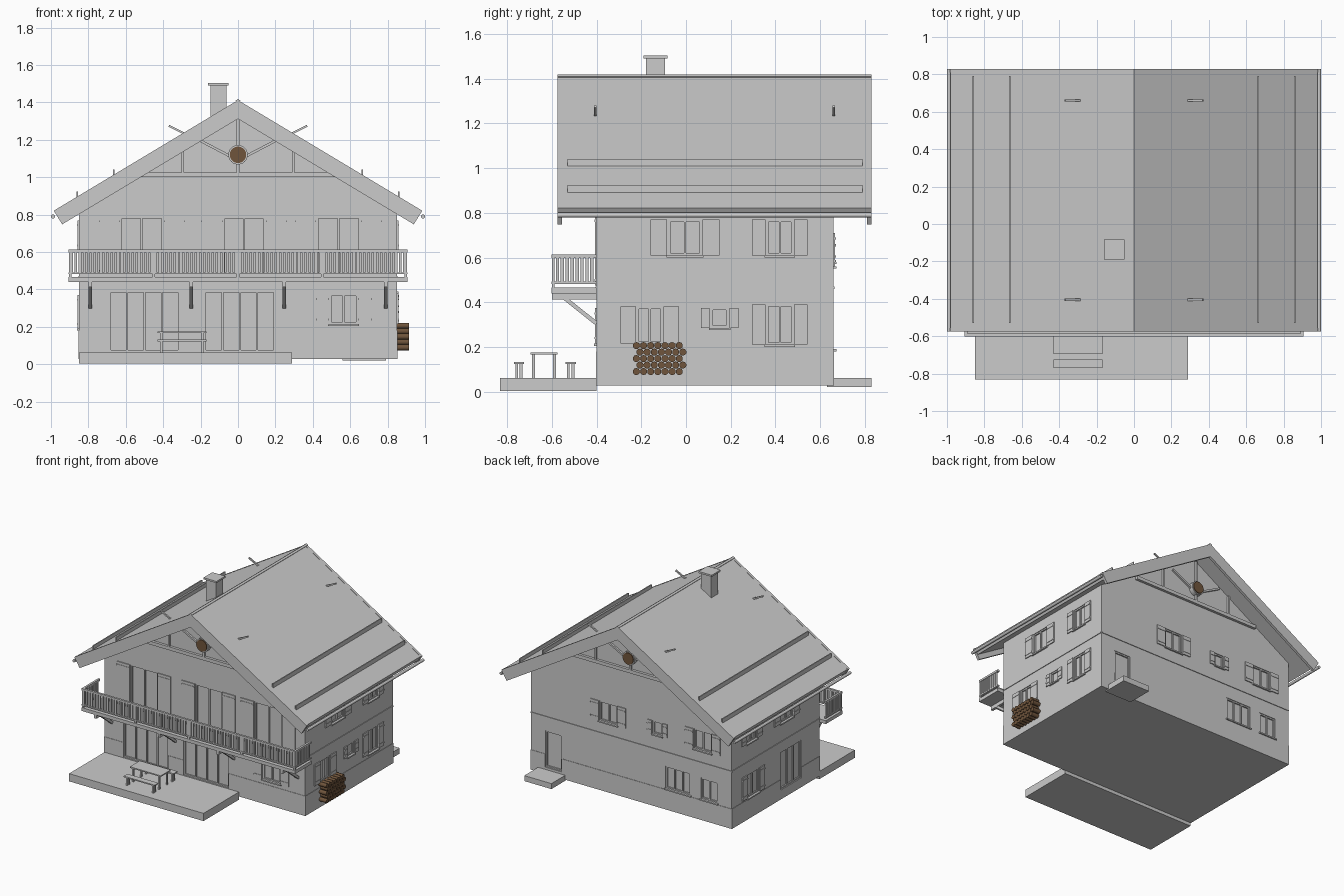
import bpy, bmesh, math
from mathutils import Vector, Matrix

cube = bpy.data.objects.get("Cube")
if cube:
    bpy.data.objects.remove(cube)


def material(name, rgb):
    m = bpy.data.materials.new(name)
    m.use_nodes = True
    m.diffuse_color = (*rgb, 1)
    m.node_tree.nodes["Principled BSDF"].inputs["Base Color"].default_value = (*rgb, 1)
    return m


GREY = material("pale_grey", (0.6, 0.6, 0.6))
BROWN = material("log_brown", (0.16, 0.09, 0.045))


def box(bm, x0, x1, y0, y1, z0, z1):
    size = Matrix.Diagonal((abs(x1 - x0), abs(y1 - y0), abs(z1 - z0), 1))
    mid = Matrix.Translation(((x0 + x1) / 2, (y0 + y1) / 2, (z0 + z1) / 2))
    bmesh.ops.create_cube(bm, size=1, matrix=mid @ size)


def beam(bm, p, q, w):
    p, q = Vector(p), Vector(q)
    d = q - p
    turn = d.to_track_quat('Z', 'Y').to_matrix().to_4x4()
    bmesh.ops.create_cube(bm, size=1, matrix=Matrix.Translation((p + q) / 2) @ turn
                          @ Matrix.Diagonal((w, w, d.length, 1)))


def rod(bm, p, q, r, sides=12):
    p, q = Vector(p), Vector(q)
    d = q - p
    turn = d.to_track_quat('Z', 'Y').to_matrix().to_4x4()
    bmesh.ops.create_cone(bm, cap_ends=True, segments=sides, radius1=r, radius2=r,
                          depth=d.length, matrix=Matrix.Translation((p + q) / 2) @ turn)


def prism(bm, outline, y0, y1):
    face = bm.faces.new([bm.verts.new((x, y0, z)) for x, z in outline])
    out = bmesh.ops.extrude_face_region(bm, geom=[face])
    moved = [v for v in out["geom"] if isinstance(v, bmesh.types.BMVert)]
    bmesh.ops.translate(bm, verts=moved, vec=(0, y1 - y0, 0))
    bmesh.ops.recalc_face_normals(bm, faces=bm.faces)


def finish(bm, name, mat=GREY, smooth=False):
    me = bpy.data.meshes.new(name)
    bm.to_mesh(me)
    bm.free()
    ob = bpy.data.objects.new(name, me)
    bpy.context.collection.objects.link(ob)
    me.materials.append(mat)
    if smooth:
        bpy.ops.object.select_all(action='DESELECT')
        ob.select_set(True)
        bpy.context.view_layer.objects.active = ob
        bpy.ops.object.shade_smooth_by_angle(angle=math.radians(50))
    return ob


# House extents and roof slope
WX, FRONT, BACK = 0.85, -0.4, 0.66
SLOPE = 0.6
RF, RB = -0.575, 0.83


def on_wall(bm, side, u0, u1, z0, z1, d0, d1):
    """Box on a wall: u runs along it, d is the distance outwards."""
    if side == "front":
        box(bm, u0, u1, FRONT - d0, FRONT - d1, z0, z1)
    elif side == "back":
        box(bm, u0, u1, BACK + d0, BACK + d1, z0, z1)
    else:
        s = 1 if side == "left" else -1
        box(bm, s * (WX + d0), s * (WX + d1), u0, u1, z0, z1)


# Openings: wall, start, end, bottom, top, panes, shutter width
openings = [
    ("front", -0.69, -0.31, 0.065, 0.395, 4, 0), ("front", -0.18, 0.2, 0.065, 0.395, 4, 0),
    ("front", 0.49, 0.64, 0.215, 0.375, 2, 0.07),
    ("front", -0.63, -0.4, 0.475, 0.79, 2, 0.11), ("front", -0.08, 0.145, 0.475, 0.79, 2, 0.11),
    ("front", 0.42, 0.655, 0.475, 0.79, 2, 0.11),
    ("back", 0.59, 0.73, 0.08, 0.36, 1, 0), ("back", -0.5, -0.29, 0.19, 0.36, 3, 0),
    ("back", -0.73, -0.59, 0.19, 0.35, 2, 0), ("back", 0.12, 0.27, 0.56, 0.71, 2, 0.07),
    ("back", -0.26, -0.18, 0.58, 0.68, 1, 0.04), ("back", -0.68, -0.53, 0.56, 0.71, 2, 0.07),
    ("left", -0.22, -0.105, 0.215, 0.38, 2, 0.07), ("left", 0.11, 0.19, 0.285, 0.375, 1, 0.04),
    ("left", 0.36, 0.48, 0.21, 0.39, 2, 0.06),
    ("right", 0.33, 0.47, 0.19, 0.37, 2, 0.06), ("right", -0.18, 0.07, 0.1, 0.39, 3, 0),
]
for side in ("left", "right"):
    openings += [(side, -0.08, 0.07, 0.61, 0.77, 2, 0.075),
                 (side, 0.36, 0.48, 0.61, 0.77, 2, 0.06)]

cut, frames, shutters = bmesh.new(), bmesh.new(), bmesh.new()
for side, a, b, z0, z1, panes, sw in openings:
    on_wall(cut, side, a, b, z0, z1, -0.015, 0.05)
    for i in range(panes + 1):
        u = a + 0.005 + (b - a - 0.01) * i / panes
        on_wall(frames, side, u - 0.005, u + 0.005, z0, z1, -0.015, -0.005)
    for z in (z0, z1 - 0.01):
        on_wall(frames, side, a, b, z, z + 0.01, -0.015, -0.005)
    if z1 - z0 < 0.2:
        on_wall(frames, side, a - 0.008, b + 0.008, z0 - 0.01, z0, 0, 0.012)
    if sw:
        for u in (a - sw - 0.004, b + 0.004):
            on_wall(shutters, side, u, u + sw, z0, z1, 0, 0.007)
            for z in (z0 + 0.02, z1 - 0.03):
                on_wall(shutters, side, u, u + sw, z, z + 0.01, 0.007, 0.01)
cutter = finish(cut, "opening_cutter")
cutter.hide_render = True
cutter.hide_viewport = True
finish(frames, "window_frames")
finish(shutters, "shutters")

# Walls and plinth with the openings cut out
bm = bmesh.new()
eave = 1.36 - SLOPE * WX
prism(bm, [(-WX, 0.03), (WX, 0.03), (WX, eave), (0, 1.36), (-WX, eave)], FRONT, BACK)
walls = finish(bm, "house_walls")
bm = bmesh.new()
box(bm, -WX - 0.003, WX + 0.003, FRONT - 0.003, BACK + 0.003, 0.028, 0.18)
plinth = finish(bm, "plinth")
for ob in (walls, plinth):
    mod = ob.modifiers.new("openings", 'BOOLEAN')
    mod.object = cutter
    mod.solver = 'EXACT'

# Band between the storeys
bm = bmesh.new()
for side, a, b in (("front", -WX, WX), ("back", -WX, WX), ("left", FRONT, BACK), ("right", FRONT, BACK)):
    on_wall(bm, side, a, b, 0.46, 0.47, 0, 0.005)
finish(bm, "storey_band")


# Roof slab and deeper verge boards at both gables
def chevron(bm, top, depth, reach, y0, y1):
    low = top - SLOPE * reach
    inner = reach - depth * 0.45
    base = top - depth
    prism(bm, [(-reach, low), (0, top), (reach, low), (inner, base - SLOPE * inner),
               (0, base), (-inner, base - SLOPE * inner)], y0, y1)


bm = bmesh.new()
chevron(bm, 1.41, 0.055, 0.98, RF + 0.01, RB - 0.01)
finish(bm, "roof")
bm = bmesh.new()
chevron(bm, 1.412, 0.1, 0.985, RF, RF + 0.02)
chevron(bm, 1.412, 0.1, 0.985, RB - 0.02, RB)
finish(bm, "verge_boards")
bm = bmesh.new()
chevron(bm, 1.418, 0.02, 0.013, RF, RB)
finish(bm, "ridge_cap")

# Gutters, snow guards and roof hooks
gutters, guards, hooks = bmesh.new(), bmesh.new(), bmesh.new()
for s in (-1, 1):
    rod(gutters, (s * 0.989, RF, 0.79), (s * 0.989, RB, 0.79), 0.011)
    for x in (0.665, 0.86):
        z = 1.41 - SLOPE * x
        box(guards, s * x - 0.004, s * x + 0.004, -0.53, 0.79, z - 0.005, z + 0.03)
    for y in (-0.405, 0.66):
        beam(hooks, (s * 0.285, y, 1.233), (s * 0.37, y, 1.275), 0.011)
finish(gutters, "gutters", smooth=True)
finish(guards, "snow_guards")
finish(hooks, "roof_hooks")

# Chimney
bm = bmesh.new()
box(bm, -0.148, -0.062, -0.178, -0.094, 1.3, 1.49)
box(bm, -0.16, -0.05, -0.19, -0.082, 1.49, 1.503)
finish(bm, "chimney")

# Gable trusses with a round plaque
truss, plaque, rim = bmesh.new(), bmesh.new(), bmesh.new()
for y, out in ((FRONT, -1), (BACK, 1)):
    t = y + out * 0.012
    box(truss, -0.54, 0.54, y, y + out * 0.02, 1.0, 1.026)
    beam(truss, (0, t, 1.02), (0, t, 1.34), 0.016)
    for s in (-1, 1):
        beam(truss, (s * 0.295, t, 1.02), (s * 0.295, t, 1.17), 0.014)
        beam(truss, (0, t, 1.09), (s * 0.21, t, 1.2), 0.014)
    rod(rim, (0, y, 1.12), (0, y + out * 0.035, 1.12), 0.052, 24)
    rod(plaque, (0, y + out * 0.03, 1.12), (0, y + out * 0.042, 1.12), 0.044, 24)
finish(truss, "gable_trusses")
finish(rim, "plaque_rims", smooth=True)
finish(plaque, "plaques", BROWN, True)

# Balcony floor, joists and brackets
bm = bmesh.new()
box(bm, -0.905, 0.905, -0.602, FRONT, 0.44, 0.466)
for x in (-0.79, -0.25, 0.247, 0.79):
    box(bm, x - 0.01, x + 0.01, -0.6, FRONT, 0.412, 0.44)
    beam(bm, (x, -0.545, 0.42), (x, FRONT, 0.305), 0.018)
finish(bm, "balcony_floor")

# Balcony railing
bm = bmesh.new()
for z0, z1 in ((0.482, 0.492), (0.598, 0.613)):
    box(bm, -0.905, 0.905, -0.602, -0.586, z0, z1)
    for s in (-1, 1):
        box(bm, s * 0.889, s * 0.905, -0.586, FRONT, z0, z1)
for i in range(80):
    x = -0.89 + 1.78 * i / 79
    box(bm, x - 0.0075, x + 0.0075, -0.598, -0.59, 0.482, 0.605)
for s in (-1, 1):
    for i in range(8):
        y = -0.575 + 0.022 * i
        box(bm, s * 0.893, s * 0.901, y - 0.0075, y + 0.0075, 0.482, 0.605)
for x in (-0.897, -0.45, 0, 0.45, 0.897):
    box(bm, x - 0.007, x + 0.007, -0.6, -0.588, 0.46, 0.6)
finish(bm, "balcony_railing")

# Terrace and back door step
bm = bmesh.new()
box(bm, -0.85, 0.29, -0.832, FRONT, 0.003, 0.062)
finish(bm, "terrace")
bm = bmesh.new()
box(bm, 0.56, 0.79, 0.63, 0.83, 0.02, 0.062)
finish(bm, "back_step")

# Table and benches
for name, y0, y1, top in (("table", -0.695, -0.575, 0.175), ("front_bench", -0.77, -0.725, 0.132),
                          ("rear_bench", -0.54, -0.492, 0.132)):
    bm = bmesh.new()
    box(bm, -0.43, -0.168, y0, y1, top - 0.009, top)
    for x in (-0.41, -0.19):
        for y in (y0 + 0.013, y1 - 0.013):
            box(bm, x - 0.006, x + 0.006, y - 0.006, y + 0.006, 0.06, top - 0.005)
    finish(bm, name)

# Stacked firewood
bm = bmesh.new()
for row in range(5):
    z = 0.09 + 0.029 * row
    for i in range(7):
        y = -0.222 + 0.032 * i + (row % 2) * 0.016
        rod(bm, (WX, y, z), (0.914, y, z), 0.016, 10)
finish(bm, "firewood", BROWN, True)
